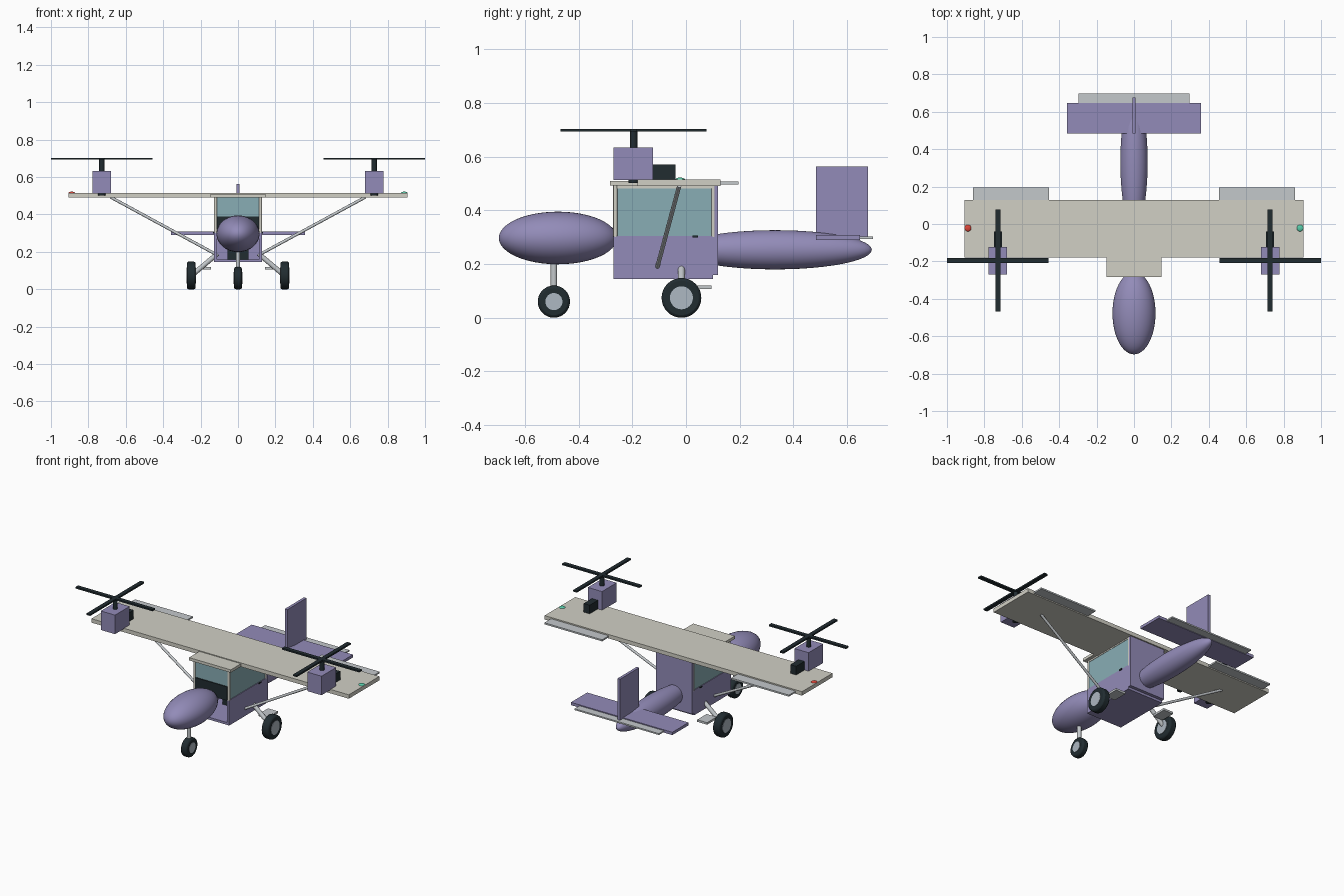
import bpy
from math import pi
from mathutils import Vector

if "Cube" in bpy.data.objects:
    bpy.data.objects.remove(bpy.data.objects["Cube"])


def mat(name, r, g, b):
    m = bpy.data.materials.new(name)
    m.diffuse_color = (r, g, b, 1)
    m.use_nodes = True
    m.node_tree.nodes["Principled BSDF"].inputs["Base Color"].default_value = m.diffuse_color
    return m


PURPLE = mat("purple_paint", 0.29, 0.26, 0.48)
CREAM = mat("cream_paint", 0.64, 0.63, 0.56)
GREY = mat("light_metal", 0.55, 0.58, 0.60)
STEEL = mat("steel", 0.42, 0.48, 0.54)
DARK = mat("dark", 0.015, 0.025, 0.03)
GLASS = mat("glass", 0.25, 0.42, 0.46)
RED = mat("red_light", 0.7, 0.06, 0.04)
GREEN = mat("green_light", 0.1, 0.6, 0.4)


def finish(name, m, smooth=False):
    o = bpy.context.object
    o.name = name
    o.data.materials.append(m)
    if smooth:
        bpy.ops.object.shade_smooth_by_angle(angle=0.7)
    return o


def box(name, x, y, z, m):
    """Box from (min, max) ranges on each axis."""
    r = (x, y, z)
    bpy.ops.mesh.primitive_cube_add(size=1, location=[(a + b) / 2 for a, b in r])
    bpy.context.object.scale = [b - a for a, b in r]
    bpy.ops.object.transform_apply(location=False, rotation=False, scale=True)
    return finish(name, m)


def ball(name, loc, radii, m):
    bpy.ops.mesh.primitive_uv_sphere_add(segments=40, ring_count=24, location=loc, rotation=(pi / 2, 0, 0))
    bpy.context.object.scale = (radii[0], radii[2], radii[1])
    bpy.ops.object.transform_apply(location=False, rotation=True, scale=True)
    return finish(name, m, True)


def rod(name, a, b, r, m, verts=16):
    a, b = Vector(a), Vector(b)
    d = b - a
    bpy.ops.mesh.primitive_cylinder_add(vertices=verts, radius=r, depth=d.length, location=(a + b) / 2,
                                        rotation=d.to_track_quat('Z', 'Y').to_euler())
    return finish(name, m, True)


def wheel(name, x, y, r, half, hub):
    tyre = rod(name + "_tyre", (x - half, y, r), (x + half, y, r), r, DARK, 32)
    bev = tyre.modifiers.new("round", 'BEVEL')
    bev.width, bev.segments = 0.01, 2
    rod(name + "_hub", (x - half - .002, y, r), (x + half + .002, y, r), hub, STEEL, 24)


# Fuselage pods
ball("nose", (0, -.477, .297), (.115, .22, .098), PURPLE)
ball("tail_boom", (0, .332, .253), (.073, .36, .073), PURPLE)

# Open-fronted cabin
box("cabin_floor", (-.127, .127), (-.27, .10), (.145, .16), PURPLE)
box("cabin_rear", (-.127, .127), (.10, .12), (.16, .495), PURPLE)
box("windshield", (-.115, .115), (-.266, -.258), (.385, .495), GLASS)
box("instrument_panel", (-.113, .113), (-.272, -.235), (.30, .388), DARK)
box("seat", (-.055, .055), (-.08, .03), (.16, .22), DARK)
box("seat_back", (-.055, .055), (.03, .055), (.16, .36), DARK)

# Wing and tail
box("wing", (-.907, .907), (-.18, .128), (.49, .515), CREAM)
box("cabin_roof", (-.147, .147), (-.283, .12), (.492, .51), CREAM)
box("tailplane", (-.357, .357), (.485, .648), (.29, .308), PURPLE)
box("elevator", (-.297, .297), (.64, .697), (.293, .302), GREY)
box("fin", (-.009, .009), (.484, .677), (.30, .564), PURPLE)

# Nose gear
rod("nose_leg", (0, -.492, .06), (0, -.492, .24), .012, GREY)
wheel("nose_wheel", 0, -.492, .06, .021, .032)

# Parts repeated on both sides
for side, s in (("left", -1), ("right", 1)):
    def sx(a, b):
        return tuple(sorted((s * a, s * b)))

    box(side + "_cabin_wall", sx(.112, .127), (-.27, .10), (.145, .305), PURPLE)
    box(side + "_window", sx(.116, .123), (-.258, .098), (.305, .482), GLASS)
    box(side + "_window_rail", sx(.113, .125), (-.265, .105), (.482, .492), CREAM)
    for end, y in (("front", -.263), ("rear", .102)):
        rod(f"{side}_{end}_post", (s * .12, y, .30), (s * .12, y, .492), .008, CREAM, 12)
    box(side + "_door_handle", sx(.127, .133), (.025, .045), (.298, .306), DARK)

    # Wing fittings
    box(side + "_flap", sx(.455, .862), (.115, .195), (.497, .507), GREY)
    rod(side + "_wing_strut", (s * .68, -.025, .492), (s * .12, -.107, .188), .008, GREY)
    ball(side + "_wing_light", (s * .888, -.022, .514), (.018, .018, .008), GREEN if s > 0 else RED)

    # Rotor pod
    x, y = s * .728, -.195
    box(side + "_rotor_pod", (x - .05, x + .05), (-.27, -.123), (.512, .633), PURPLE)
    box(side + "_motor", (x - .021, x + .021), (-.13, -.04), (.51, .57), DARK)
    rod(side + "_rotor_shaft", (x, y, .625), (x, y, .702), .014, DARK)
    rod(side + "_rotor_base", (x, y, .502), (x, y, .52), .02, DARK)
    box(side + "_blade_across", (x - .272, x + .272), (y - .013, y + .013), (.693, .703), DARK)
    box(side + "_blade_along", (x - .013, x + .013), (y - .272, y + .272), (.693, .703), DARK)

    # Main gear
    rod(side + "_main_leg", (s * .11, -.017, .19), (s * .245, -.017, .076), .013, GREY)
    wheel(side + "_main_wheel", s * .25, -.017, .074, .024, .043)
    box(side + "_step", sx(.145, .215), (.0, .095), (.107, .12), GREY)
